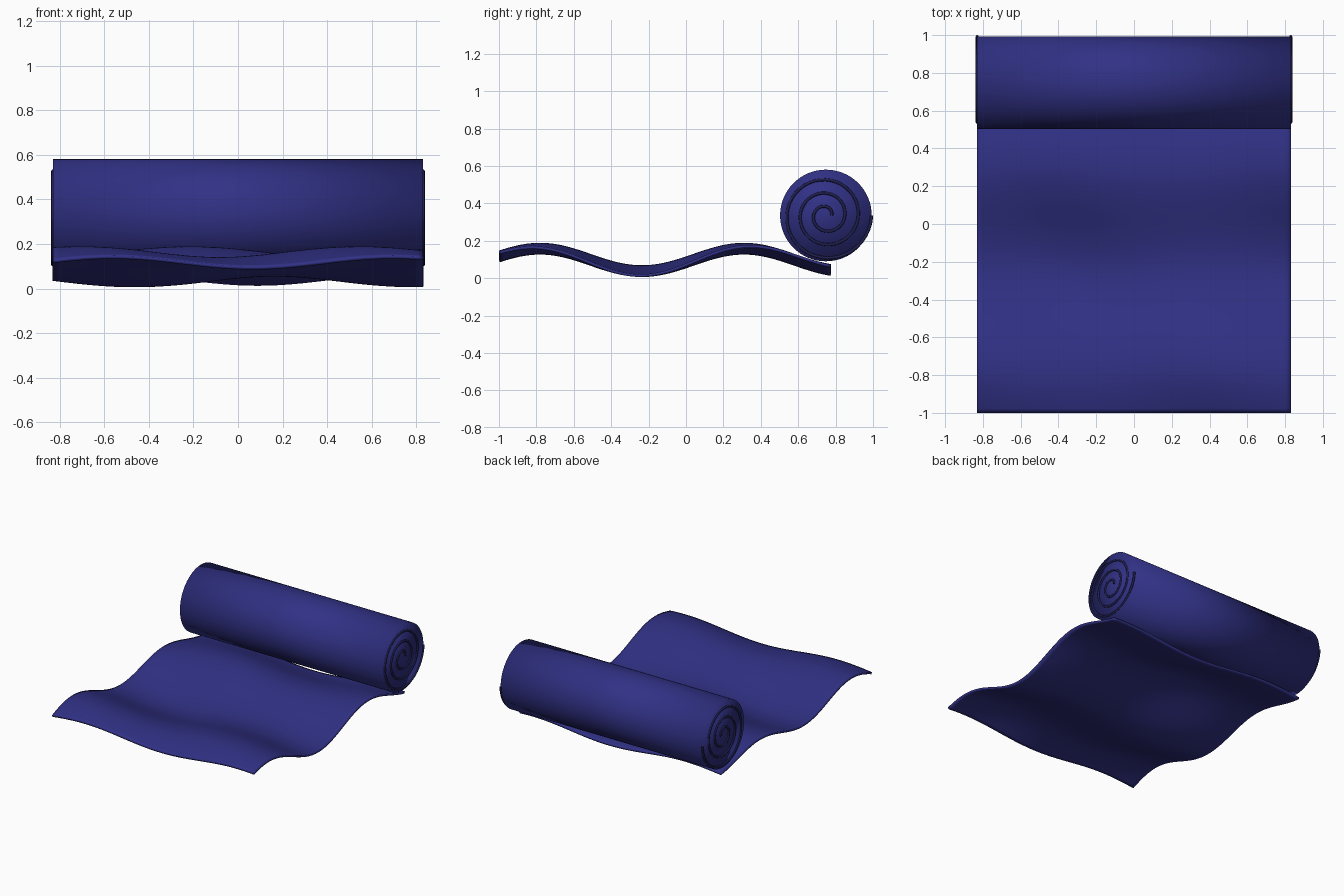
import bpy, bmesh, math

if "Cube" in bpy.data.objects:
    bpy.data.objects.remove(bpy.data.objects["Cube"])

HALF_W = 0.83                      # half width of sheet and roll
Y0, Y1 = -1.0, 0.775               # sheet ends
ROLL_Y, ROLL_Z, ROLL_R = 0.748, 0.335, 0.245


def material(name, rgb):
    m = bpy.data.materials.new(name)
    m.diffuse_color = (*rgb, 1.0)
    m.use_nodes = True
    m.node_tree.nodes["Principled BSDF"].inputs["Base Color"].default_value = m.diffuse_color
    return m


blue = material("mat blue", (0.03, 0.03, 0.235))
navy = material("dark navy", (0.014, 0.014, 0.08))


def add_object(name, data, mat):
    ob = bpy.data.objects.new(name, data)
    bpy.context.collection.objects.link(ob)
    data.materials.append(mat)
    return ob


def mesh_from(bm, name, mat):
    for f in bm.faces:
        f.smooth = True
    me = bpy.data.meshes.new(name)
    bm.to_mesh(me)
    bm.free()
    return add_object(name, me, mat)


def height(x, y):
    # long waves along the sheet plus a diagonal ripple
    return 0.105 + 0.06 * math.cos(5.76 * (y - 0.31)) + 0.024 * math.cos(5 * x + 3.5 * y)


# unrolled wavy sheet
bm = bmesh.new()
bmesh.ops.create_grid(bm, x_segments=60, y_segments=80, size=1)
for v in bm.verts:
    v.co.x *= HALF_W
    v.co.y = Y0 + (v.co.y + 1) / 2 * (Y1 - Y0)
    v.co.z = height(v.co.x, v.co.y)
sheet = mesh_from(bm, "unrolled_sheet", blue)
solid = sheet.modifiers.new("thickness", 'SOLIDIFY')
solid.thickness = 0.015
solid.offset = -1

# rolled-up part
bm = bmesh.new()
bmesh.ops.create_cone(bm, cap_ends=True, segments=64, radius1=ROLL_R,
                      radius2=ROLL_R, depth=2 * HALF_W)
roll = mesh_from(bm, "roll", blue)
roll.rotation_euler = (0, math.pi / 2, 0)
roll.location = (0, ROLL_Y, ROLL_Z)


# spiral line on each end of the roll
def spiral(name, x, turns=3, steps=120):
    cu = bpy.data.curves.new(name, 'CURVE')
    cu.dimensions = '3D'
    cu.bevel_depth = 0.008
    cu.bevel_resolution = 2
    cu.use_fill_caps = True
    sp = cu.splines.new('POLY')
    sp.points.add(steps)
    for i, p in enumerate(sp.points):
        t = i / steps
        a = t * turns * 2 * math.pi
        r = 0.03 + (ROLL_R - 0.03) * t
        p.co = (x, ROLL_Y + r * math.cos(a), ROLL_Z + r * math.sin(a), 1)
    add_object(name, cu, navy)


spiral("right_spiral", HALF_W)
spiral("left_spiral", -HALF_W)
